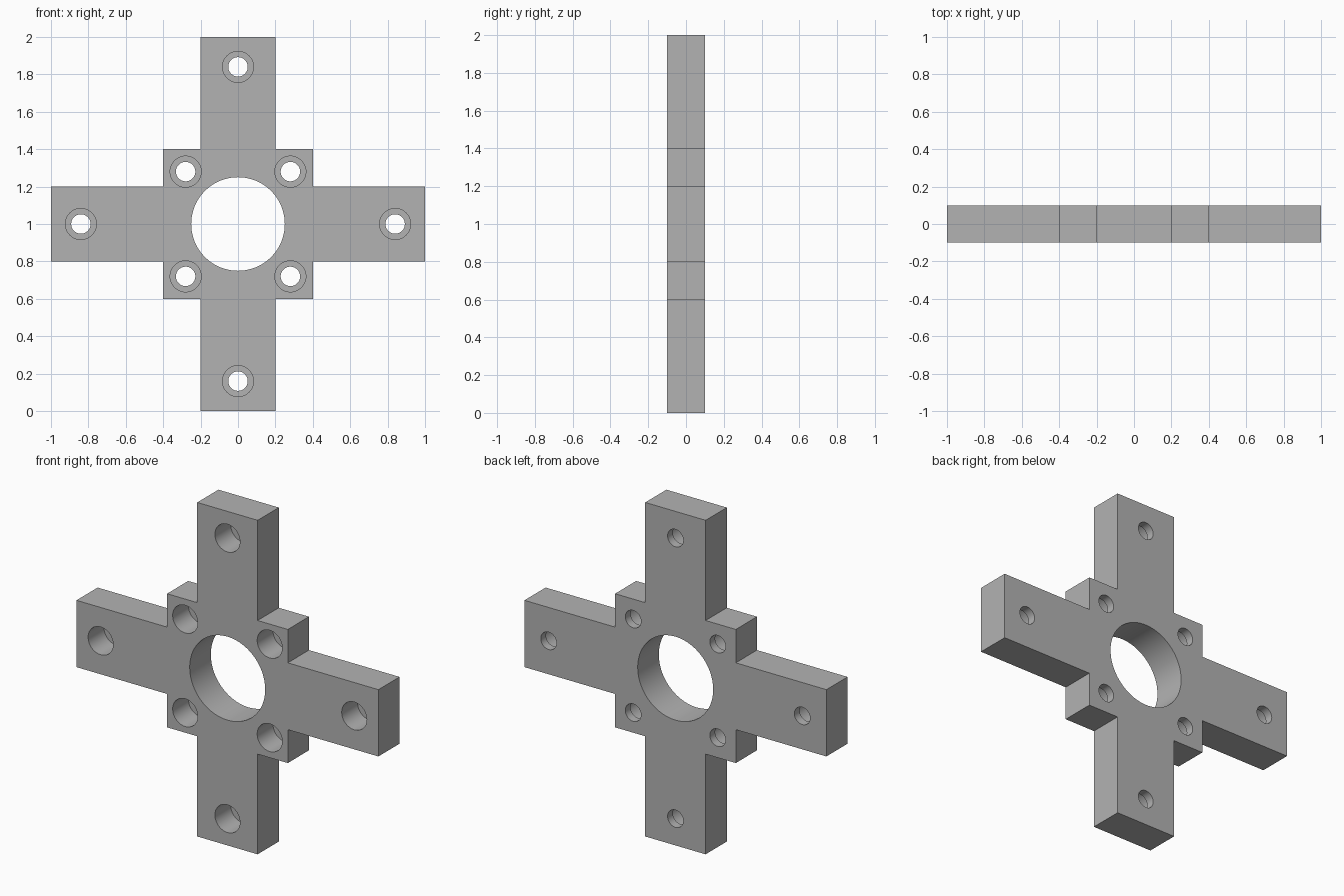
import bpy
import bmesh
import math
from mathutils import Matrix, Vector

cube = bpy.data.objects.get("Cube")
if cube:
    bpy.data.objects.remove(cube, do_unlink=True)

THICK = 0.2
CENTRE_Z = 1.0
BORE_DEPTH = 0.15

grey = bpy.data.materials.new("machined grey")
grey.use_nodes = True
colour = (0.45, 0.45, 0.45, 1)
grey.diffuse_color = colour
grey.node_tree.nodes["Principled BSDF"].inputs["Base Color"].default_value = colour


def make_object(name, bm):
    bmesh.ops.recalc_face_normals(bm, faces=bm.faces)
    mesh = bpy.data.meshes.new(name)
    bm.to_mesh(mesh)
    bm.free()
    mesh.materials.append(grey)
    obj = bpy.data.objects.new(name, mesh)
    bpy.context.collection.objects.link(obj)
    return obj


def add_drill(bm, x, z, radius, y_from, y_to, sides=64):
    """Cylinder along y between two depths."""
    place = Matrix.Translation((x, (y_from + y_to) / 2, z)) @ Matrix.Rotation(math.pi / 2, 4, "X")
    bmesh.ops.create_cone(bm, cap_ends=True, segments=sides, radius1=radius,
                          radius2=radius, depth=y_to - y_from, matrix=place)


def cut(target, name, holes):
    """Subtract a set of separate drills from the plate."""
    bm = bmesh.new()
    for hole in holes:
        add_drill(bm, *hole)
    drill = make_object(name, bm)
    drill.hide_render = True
    mod = target.modifiers.new(name, "BOOLEAN")
    mod.operation = "DIFFERENCE"
    mod.solver = "EXACT"
    mod.object = drill
    bpy.context.view_layer.objects.active = target
    bpy.ops.object.modifier_apply(modifier=name)
    bpy.data.objects.remove(drill, do_unlink=True)


# Cross-shaped plate: one quarter of the outline, turned four times
quarter = [(1.0, -0.2), (1.0, 0.2), (0.4, 0.2), (0.4, 0.4), (0.2, 0.4)]
bm = bmesh.new()
outline = []
for turn in range(4):
    spin = Matrix.Rotation(turn * math.pi / 2, 2)
    for point in quarter:
        p = spin @ Vector(point)
        outline.append(bm.verts.new((p.x, -THICK / 2, p.y + CENTRE_Z)))
front = bm.faces.new(outline)
side = bmesh.ops.extrude_face_region(bm, geom=[front])
moved = [v for v in side["geom"] if isinstance(v, bmesh.types.BMVert)]
bmesh.ops.translate(bm, verts=moved, vec=(0, THICK, 0))
plate = make_object("cross_plate", bm)

# Bolt positions: one at each arm end, one at each corner of the hub
spots = []
for turn in range(4):
    spin = Matrix.Rotation(turn * math.pi / 2, 2)
    for point in ((0.84, 0.0), (0.28, 0.28)):
        p = spin @ Vector(point)
        spots.append((p.x, p.y + CENTRE_Z))

# Centre opening, then bolt holes, then wider counterbores from the front
cut(plate, "centre_hole", [(0, CENTRE_Z, 0.25, -0.2, 0.2, 96)])
cut(plate, "bolt_holes", [(x, z, 0.052, -0.2, 0.2) for x, z in spots])
cut(plate, "counterbores",
    [(x, z, 0.083, -0.2, BORE_DEPTH - THICK / 2) for x, z in spots])

# Smooth bores with crisp edges
bpy.ops.object.select_all(action="DESELECT")
plate.select_set(True)
bpy.context.view_layer.objects.active = plate
bpy.ops.object.shade_smooth_by_angle(angle=math.radians(30))
